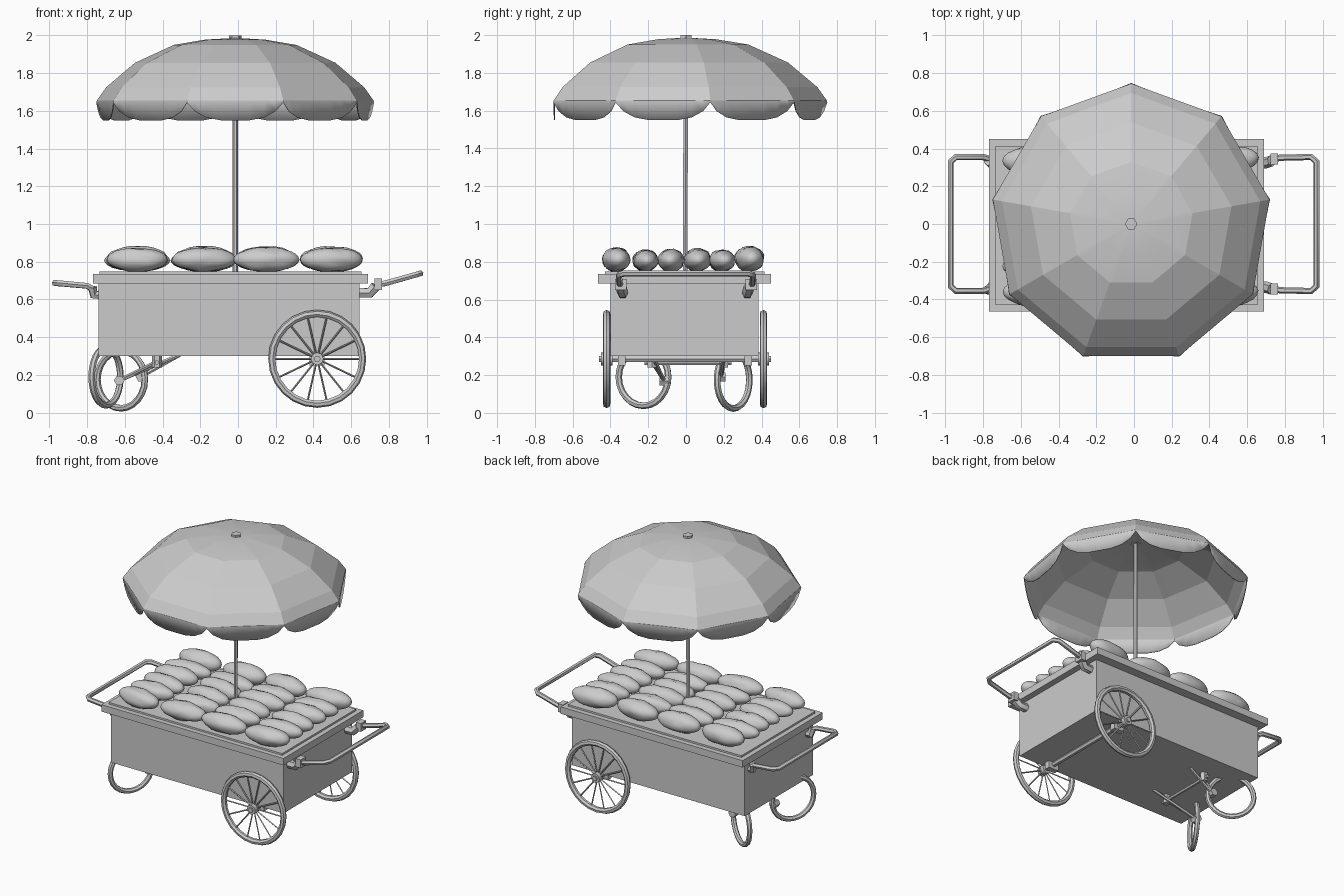
import bpy, bmesh, math, random
from mathutils import Vector, noise

if "Cube" in bpy.data.objects:
    bpy.data.objects.remove(bpy.data.objects["Cube"])

random.seed(4)


def finish(bm, name, smooth=False):
    bmesh.ops.recalc_face_normals(bm, faces=bm.faces)
    me = bpy.data.meshes.new(name)
    bm.to_mesh(me)
    bm.free()
    ob = bpy.data.objects.new(name, me)
    bpy.context.collection.objects.link(ob)
    if smooth:
        smooth_edges(ob)
    return ob


def smooth_edges(ob, angle=40):
    bpy.ops.object.select_all(action='DESELECT')
    ob.select_set(True)
    bpy.context.view_layer.objects.active = ob
    bpy.ops.object.shade_smooth_by_angle(angle=math.radians(angle))


def box(name, lo, hi):
    bm = bmesh.new()
    bmesh.ops.create_cube(bm, size=1)
    for v in bm.verts:
        v.co = [(a + b) / 2 + c * (b - a) for a, b, c in zip(lo, hi, v.co)]
    return finish(bm, name)


def tube(name, paths, r, res=1):
    """One mesh made of round bars along each path."""
    cu = bpy.data.curves.new(name, 'CURVE')
    cu.dimensions = '3D'
    cu.bevel_depth, cu.bevel_resolution, cu.use_fill_caps = r, res, True
    for pts in paths:
        sp = cu.splines.new('POLY')
        sp.points.add(len(pts) - 1)
        for p, co in zip(sp.points, pts):
            p.co = (*co, 1)
    ob = bpy.data.objects.new(name, cu)
    bpy.context.collection.objects.link(ob)
    bpy.ops.object.select_all(action='DESELECT')
    ob.select_set(True)
    bpy.context.view_layer.objects.active = ob
    bpy.ops.object.convert(target='MESH')
    smooth_edges(ob, 50)
    return ob


def ring(name, centre, outer, minor, turn):
    """Upright hoop, turned about z."""
    bpy.ops.mesh.primitive_torus_add(location=centre, rotation=(math.pi / 2, 0, turn),
                                     major_radius=outer - minor, minor_radius=minor,
                                     major_segments=24, minor_segments=7)
    ob = bpy.context.object
    ob.name = name
    smooth_edges(ob, 50)


# Cart body, counter slab and serving tray
box("cart_body", (-0.74, -0.40, 0.30), (0.645, 0.385, 0.69))
box("counter_slab", (-0.77, -0.465, 0.685), (0.69, 0.45, 0.735))
box("serving_tray", (-0.735, -0.43, 0.73), (0.655, 0.415, 0.748))

# Large spoked wheels on one axle
WX, WZ, WR, SPOKES = 0.42, 0.285, 0.26, 14
for side, y in (("front", -0.42), ("back", 0.41)):
    ring(side + "_wheel_rim", (WX, y, WZ), WR, 0.02, 0)
    spokes = []
    for i in range(SPOKES):
        a = math.tau * i / SPOKES
        c, s = math.cos(a), math.sin(a)
        spokes.append([(WX + 0.02 * c, y, WZ + 0.02 * s), (WX + 0.23 * c, y, WZ + 0.23 * s)])
    tube(side + "_wheel_spokes", spokes, 0.005, 0)
    tube(side + "_wheel_hub", [[(WX, y - 0.03, WZ), (WX, y + 0.03, WZ)]], 0.034, 2)
tube("axle", [[(WX, -0.46, WZ), (WX, 0.45, WZ)]], 0.018)
for y in (-0.34, 0.33):
    box("axle_bracket", (WX - 0.04, y - 0.02, 0.25), (WX + 0.04, y + 0.02, 0.31))

# Two swivelled hoop casters with forks and a cross rod
casters = (("front", (-0.70, -0.225, 0.19), 60, (-0.43, -0.18), (-0.63, -0.115, 0.17)),
           ("back", (-0.62, 0.25, 0.175), -34, (-0.43, 0.20), (-0.515, 0.185, 0.19)))
for side, centre, deg, (px, py), tip in casters:
    ring(side + "_caster_rim", centre, 0.17, 0.018, math.radians(deg))
    tube(side + "_caster_stem", [[(px, py, 0.31), (px, py, 0.24)]], 0.026)
    tube(side + "_caster_fork", [[(px, py, 0.27), tip], [(-0.31, py, 0.305), tip]], 0.011)
    tube(side + "_caster_hub", [[(tip[0], tip[1] - 0.025, tip[2]),
                                 (tip[0], tip[1] + 0.025, tip[2])]], 0.028)
tube("caster_cross_rod", [[(-0.43, -0.22, 0.265), (-0.43, 0.24, 0.265)]], 0.012)

# Push handles: tube loop at each end, with elbow brackets
handles = (("left", [(-0.77, 0.345, 0.655), (-0.80, 0.355, 0.672), (-0.945, 0.355, 0.685),
                     (-0.972, 0.33, 0.687)]),
           ("right", [(0.74, 0.345, 0.68), (0.78, 0.352, 0.685), (0.94, 0.355, 0.73),
                      (0.968, 0.33, 0.738)]))
for side, half in handles:
    loop = half + [(x, -y, z) for x, y, z in reversed(half)]
    tube(side + "_handle", [loop], 0.017)
for y in (-0.335, 0.325):
    tube("left_handle_bracket", [[(-0.735, y, 0.625), (-0.765, y, 0.625),
                                  (-0.772, y * 1.03, 0.665)]], 0.026)
    tube("right_handle_bracket", [[(0.635, y, 0.635), (0.70, y, 0.635),
                                   (0.73, y * 1.03, 0.67)]], 0.03)
    k = 0.345 if y > 0 else -0.345
    box("right_handle_clamp", (0.725, k - 0.03, 0.65), (0.765, k + 0.03, 0.71))

# Umbrella pole and cap
CX = -0.015
tube("umbrella_pole", [[(CX, -0.005, 0.74), (CX, 0, 1.98)]], 0.014)
tube("umbrella_cap", [[(CX, 0, 1.975), (CX, 0, 2.0)]], 0.033)

# Nine-panel canopy with a scalloped valance
PANELS, PARTS = 9, (0, 0.08, 0.2, 0.35, 0.65, 0.8, 0.92)
DROP = (0, 0.5, 0.85, 1, 1, 0.85, 0.5)
bm = bmesh.new()
rows = []
for r, z in ((0.16, 1.978), (0.33, 1.95), (0.54, 1.855), (0.695, 1.725), (0.745, 1.655), None and () or (0, 0)):
    row = []
    for i in range(PANELS):
        a0, a1 = (math.pi / 2 + math.tau * (i + k) / PANELS for k in (0, 1))
        for t, d in zip(PARTS, DROP):
            rr, zz = (r, z) if r else (0.748 - 0.004 * d, 1.645 - 0.095 * d)
            p = Vector((math.cos(a0), math.sin(a0))).lerp(Vector((math.cos(a1), math.sin(a1))), t) * rr
            row.append(bm.verts.new((CX + p.x, p.y, zz)))
    rows.append(row)
n = len(rows[0])
top = bm.verts.new((CX, 0, 1.987))
for j in range(n):
    k = (j + 1) % n
    bm.faces.new((top, rows[0][j], rows[0][k]))
    for a, b in zip(rows, rows[1:]):
        bm.faces.new((a[j], b[j], b[k], a[k]))
canopy = finish(bm, "umbrella_canopy")
solid = canopy.modifiers.new("cloth", 'SOLIDIFY')
solid.thickness = 0.006
smooth_edges(canopy, 12)

# Bread rolls laid out in four columns and six rows
for x in (-0.535, -0.18, 0.15, 0.495):
    for y, h in ((-0.37, 0.064), (-0.215, 0.058), (-0.08, 0.06), (0.06, 0.062), (0.19, 0.058), (0.335, 0.068)):
        bm = bmesh.new()
        bmesh.ops.create_icosphere(bm, subdivisions=3, radius=1)
        seed = Vector((random.random(), random.random(), random.random())) * 50
        yaw = random.uniform(-0.12, 0.12)
        length = random.uniform(0.16, 0.178)
        for v in bm.verts:
            p = v.co.copy()
            lump = 1 + 0.12 * noise.noise(p * 1.8 + seed)
            # slanted scores across the crust
            if p.z > 0:
                lump -= 0.08 * p.z * max(0, math.cos(9 * p.x + 3 * p.y)) ** 4
            lx, ly, lz = p.x * length, p.y * (h + 0.008) * lump, p.z * h * lump
            v.co = (x + lx * math.cos(yaw) - ly * math.sin(yaw),
                    y + lx * math.sin(yaw) + ly * math.cos(yaw), 0.748 + h + lz)
        finish(bm, "bread_roll", True)
